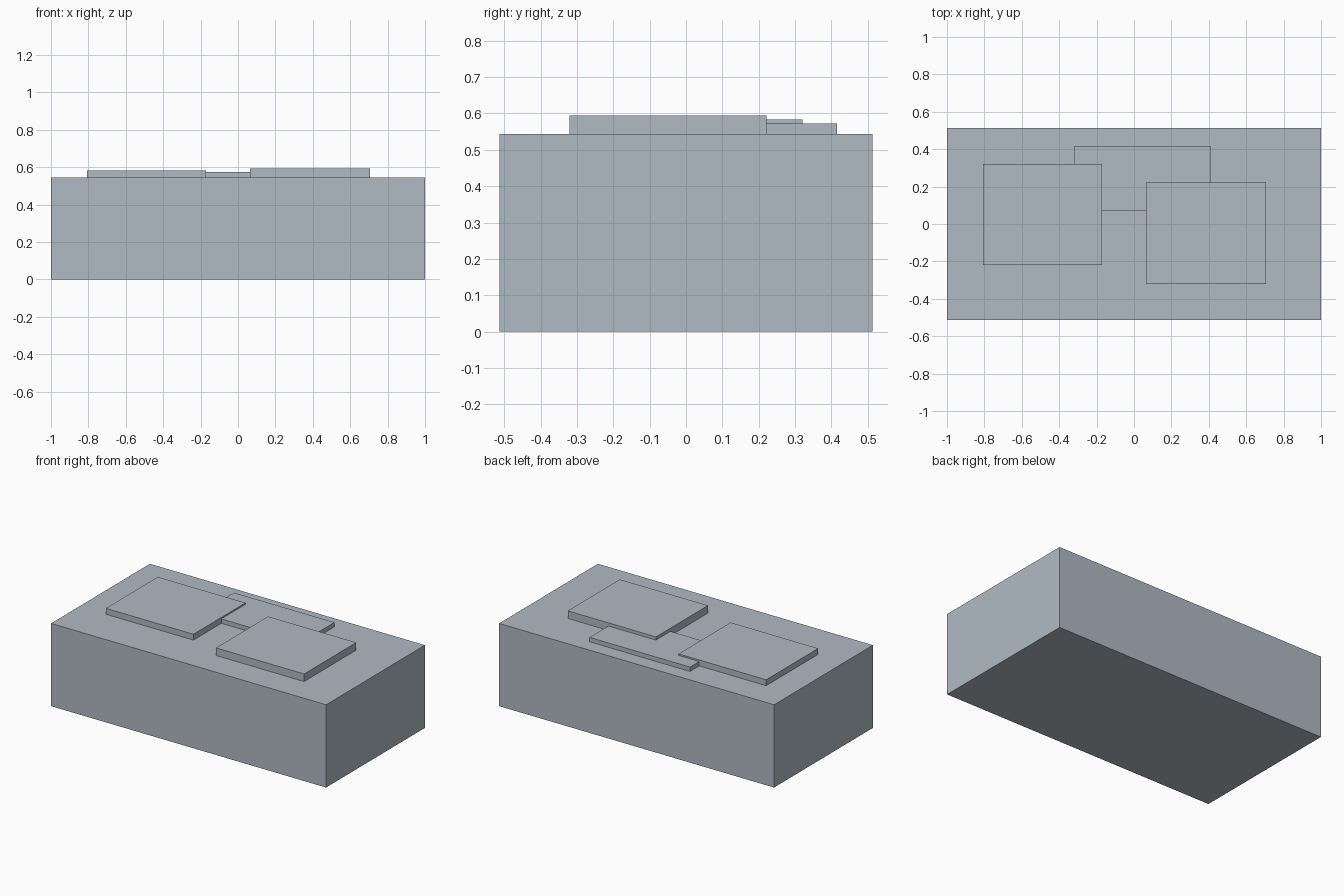
import bpy

if "Cube" in bpy.data.objects:
    bpy.data.objects.remove(bpy.data.objects["Cube"])

# Single blue-grey finish
grey = bpy.data.materials.new("blue_grey")
grey.diffuse_color = (0.434, 0.491, 0.553, 1.0)
grey.use_nodes = True
grey.node_tree.nodes["Principled BSDF"].inputs["Base Color"].default_value = grey.diffuse_color


def box(name, x0, x1, y0, y1, z0, z1):
    """Add an axis-aligned box between the given limits."""
    bpy.ops.mesh.primitive_cube_add(
        size=1, location=((x0 + x1) / 2, (y0 + y1) / 2, (z0 + z1) / 2))
    ob = bpy.context.object
    ob.name = name
    ob.scale = (x1 - x0, y1 - y0, z1 - z0)
    bpy.ops.object.transform_apply(location=False, rotation=False, scale=True)
    ob.data.materials.append(grey)
    return ob


TOP = 0.544  # top of the main block

# Main block
box("base_block", -1.0, 1.0, -0.513, 0.513, 0.0, TOP)

# Three overlapping plates of rising thickness lying on the block
box("back_plate", -0.32, 0.41, 0.07, 0.416, TOP, 0.573)
box("left_plate", -0.807, -0.17, -0.22, 0.32, TOP, 0.583)
box("right_plate", 0.064, 0.705, -0.32, 0.221, TOP, 0.594)
